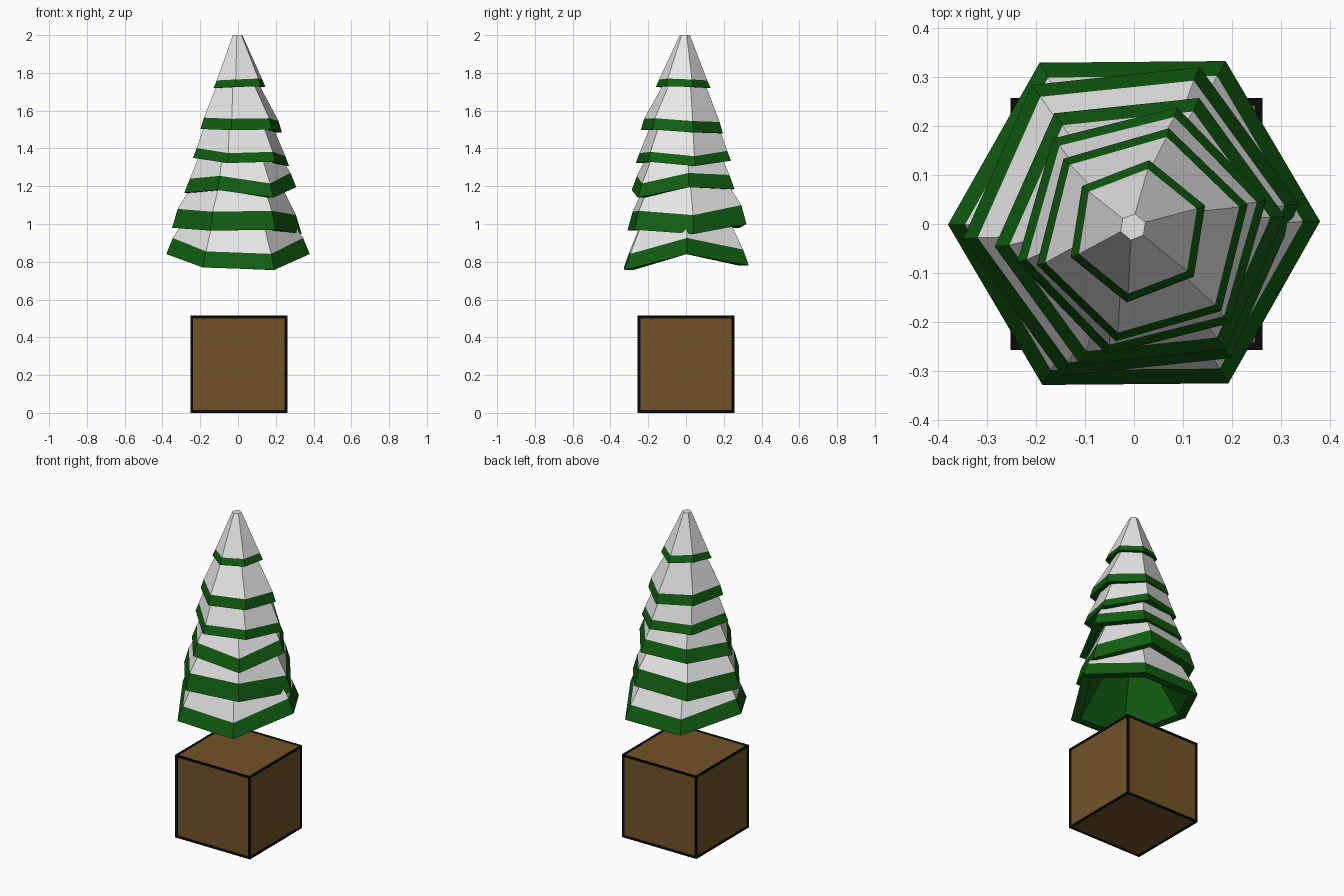
import bpy, bmesh
from math import cos, sin, radians
from mathutils import Vector

if "Cube" in bpy.data.objects:
    bpy.data.objects.remove(bpy.data.objects["Cube"])


def material(name, rgb):
    m = bpy.data.materials.new(name)
    m.diffuse_color = (*rgb, 1.0)
    m.use_nodes = True
    m.node_tree.nodes["Principled BSDF"].inputs["Base Color"].default_value = m.diffuse_color
    return m


GREEN = material("pine green", (0.006, 0.112, 0.006))
SNOW = material("snow white", (0.8, 0.8, 0.8))
BROWN = material("planter brown", (0.17, 0.088, 0.021))
BLACK = material("frame black", (0.003, 0.003, 0.003))


def finish(bm, name, mats):
    bmesh.ops.recalc_face_normals(bm, faces=bm.faces)
    me = bpy.data.meshes.new(name)
    bm.to_mesh(me)
    bm.free()
    for m in mats:
        me.materials.append(m)
    ob = bpy.data.objects.new(name, me)
    bpy.context.collection.objects.link(ob)
    return ob


# Planter box: brown panels slightly sunk in a black frame
bm = bmesh.new()
bmesh.ops.create_cube(bm, size=0.515)
bmesh.ops.translate(bm, verts=bm.verts, vec=(0.005, 0.0, 0.2575))
panels = list(bm.faces)
rims = bmesh.ops.inset_individual(bm, faces=panels, thickness=0.022, depth=-0.004)["faces"]
for f in rims:
    f.material_index = 1
finish(bm, "planter_box", [BROWN, BLACK])


def tier(name, radius, centre, turn, rim_z, band, inset, top_r, top_z):
    """Hollow six-sided skirt: green rim band, snowy cone above, green inside."""
    bm = bmesh.new()
    c = Vector((*centre, 0))

    def ring(r, zs, mid):
        return [bm.verts.new(mid + Vector((r * cos(radians(turn + 60 * k)),
                                           r * sin(radians(turn + 60 * k)), z)))
                for k, z in enumerate(zs)]

    def skin(a, b, mat):
        for k in range(6):
            n = (k + 1) % 6
            bm.faces.new((a[k], a[n], b[n], b[k])).material_index = mat

    axis = Vector((-0.002, -0.006, 0))
    rim = ring(radius, rim_z, c)
    edge = ring(radius - inset, [z + band for z in rim_z], c)
    top = ring(top_r, [top_z] * 6, axis)
    lip = ring(radius * 0.85, rim_z, c)
    roof = ring(top_r * 0.7, [top_z - 0.07] * 6, axis)
    skin(rim, edge, 0)
    skin(edge, top, 1)
    skin(lip, rim, 0)
    skin(roof, lip, 0)
    bm.faces.new(top).material_index = 1
    bm.faces.new(roof).material_index = 0
    finish(bm, name, [GREEN, SNOW])


# Six stacked branch tiers, each turned a little further
tier("branch_tier_1", 0.38, (0, 0.002), 0.5,
     (0.841, 0.78, 0.78, 0.841, 0.77, 0.757), 0.085, 0.035, 0.2, 1.15)
tier("branch_tier_2", 0.345, (-0.006, 0.005), 6,
     (0.947, 1.0, 0.98, 0.98, 0.965, 0.97), 0.1, 0.03, 0.18, 1.31)
tier("branch_tier_3", 0.298, (0.012, -0.015), 6,
     (1.195, 1.185, 1.18, 1.165, 1.18, 1.14), 0.075, 0.03, 0.17, 1.45)
tier("branch_tier_4", 0.262, (0.016, -0.014), 14,
     (1.307, 1.335, 1.34, 1.35, 1.323, 1.33), 0.052, 0.02, 0.155, 1.6)
tier("branch_tier_5", 0.224, (0.017, -0.022), 16,
     (1.485, 1.48, 1.50, 1.503, 1.497, 1.50), 0.06, 0.018, 0.1, 1.77)
tier("branch_tier_6", 0.147, (0.008, -0.015), 21,
     (1.725, 1.72, 1.74, 1.72, 1.725, 1.73), 0.04, 0.018, 0.027, 2.0)
